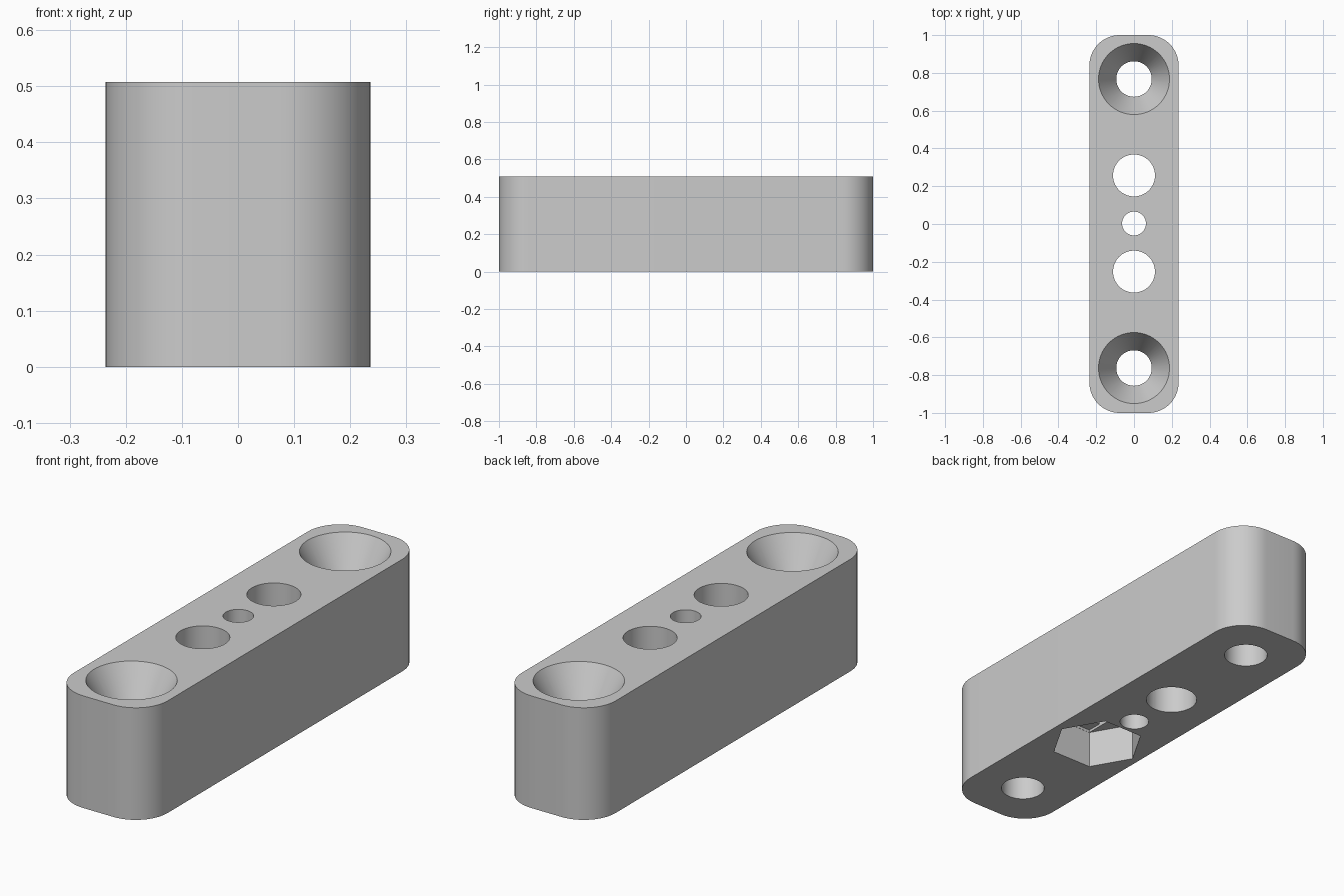
import bpy, bmesh
from math import cos, sin, tau, radians

if "Cube" in bpy.data.objects:
    bpy.data.objects.remove(bpy.data.objects["Cube"])

HALF_X, HALF_Y, HEIGHT, CORNER = 0.236, 1.0, 0.508, 0.16
SHIFT = 0.0025          # hole pattern sits slightly toward the back
OVER = 0.033            # how far cutters reach past the surfaces

grey = bpy.data.materials.new("plain grey")
grey.use_nodes = True
colour = (0.6, 0.6, 0.6, 1)
grey.diffuse_color = colour
grey.node_tree.nodes["Principled BSDF"].inputs["Base Color"].default_value = colour


def make_object(name, bm):
    bmesh.ops.recalc_face_normals(bm, faces=bm.faces)
    mesh = bpy.data.meshes.new(name)
    bm.to_mesh(mesh)
    bm.free()
    mesh.materials.append(grey)
    obj = bpy.data.objects.new(name, mesh)
    bpy.context.collection.objects.link(obj)
    return obj


def box(size, centre):
    bm = bmesh.new()
    bmesh.ops.create_cube(bm, size=1)
    bmesh.ops.scale(bm, vec=size, verts=bm.verts)
    bmesh.ops.translate(bm, vec=centre, verts=bm.verts)
    return bm


def turned(y, profile, sides=64):
    """Closed solid through (radius, z) rings around a vertical axis."""
    bm = bmesh.new()
    rings = [[bm.verts.new((r * cos(tau * i / sides), y + r * sin(tau * i / sides), z))
              for i in range(sides)] for r, z in profile]
    for low, high in zip(rings, rings[1:]):
        for i in range(sides):
            j = (i + 1) % sides
            bm.faces.new((low[i], low[j], high[j], high[i]))
    bm.faces.new(rings[0])
    bm.faces.new(rings[-1])
    return bm


def cut(target, bm):
    cutter = make_object("cutter", bm)
    cutter.hide_render = True
    mod = target.modifiers.new("cut", 'BOOLEAN')
    mod.operation = 'DIFFERENCE'
    mod.solver = 'EXACT'
    mod.object = cutter
    bpy.context.view_layer.objects.active = target
    bpy.ops.object.modifier_apply(modifier=mod.name)
    bpy.data.objects.remove(cutter)


# Block with rounded upright corners
bm = box((2 * HALF_X, 2 * HALF_Y, HEIGHT), (0, 0, HEIGHT / 2))
upright = [e for e in bm.edges if abs(e.verts[0].co.z - e.verts[1].co.z) > 0.1]
bmesh.ops.bevel(bm, geom=upright, offset=CORNER, segments=14, profile=0.5, affect='EDGES')
block = make_object("mounting_block", bm)

# Countersunk screw holes at both ends
screw_r, rim_r, sink = 0.094, 0.188, 0.165
flare = rim_r + (rim_r - screw_r) / sink * OVER
for side in (-1, 1):
    cut(block, turned(SHIFT + side * 0.765, [(screw_r, -OVER), (screw_r, HEIGHT - sink),
                                             (flare, HEIGHT + OVER)]))

# Two wide holes and the small centre hole
for y, r in ((-0.2545, 0.111), (0.2545, 0.111), (0, 0.063)):
    cut(block, turned(SHIFT + y, [(r, -OVER), (r, HEIGHT + OVER)]))

# Hexagonal nut pocket underneath, with shallow stepped slots in its ceiling
nut_y, nut_r, depth, step = SHIFT - 0.2545, 0.203, 0.173, 0.012
cut(block, turned(nut_y, [(nut_r, -OVER), (nut_r, depth)], sides=6))
for level, half_length in ((1, 0.175), (2, 0.105)):
    top = depth + level * step
    cut(block, box((0.202, 2 * half_length, top - 0.1), (0, nut_y, (top + 0.1) / 2)))

# Smooth round walls, crisp rims
bpy.ops.object.select_all(action='DESELECT')
block.select_set(True)
bpy.context.view_layer.objects.active = block
bpy.ops.object.shade_smooth_by_angle(angle=radians(25))
